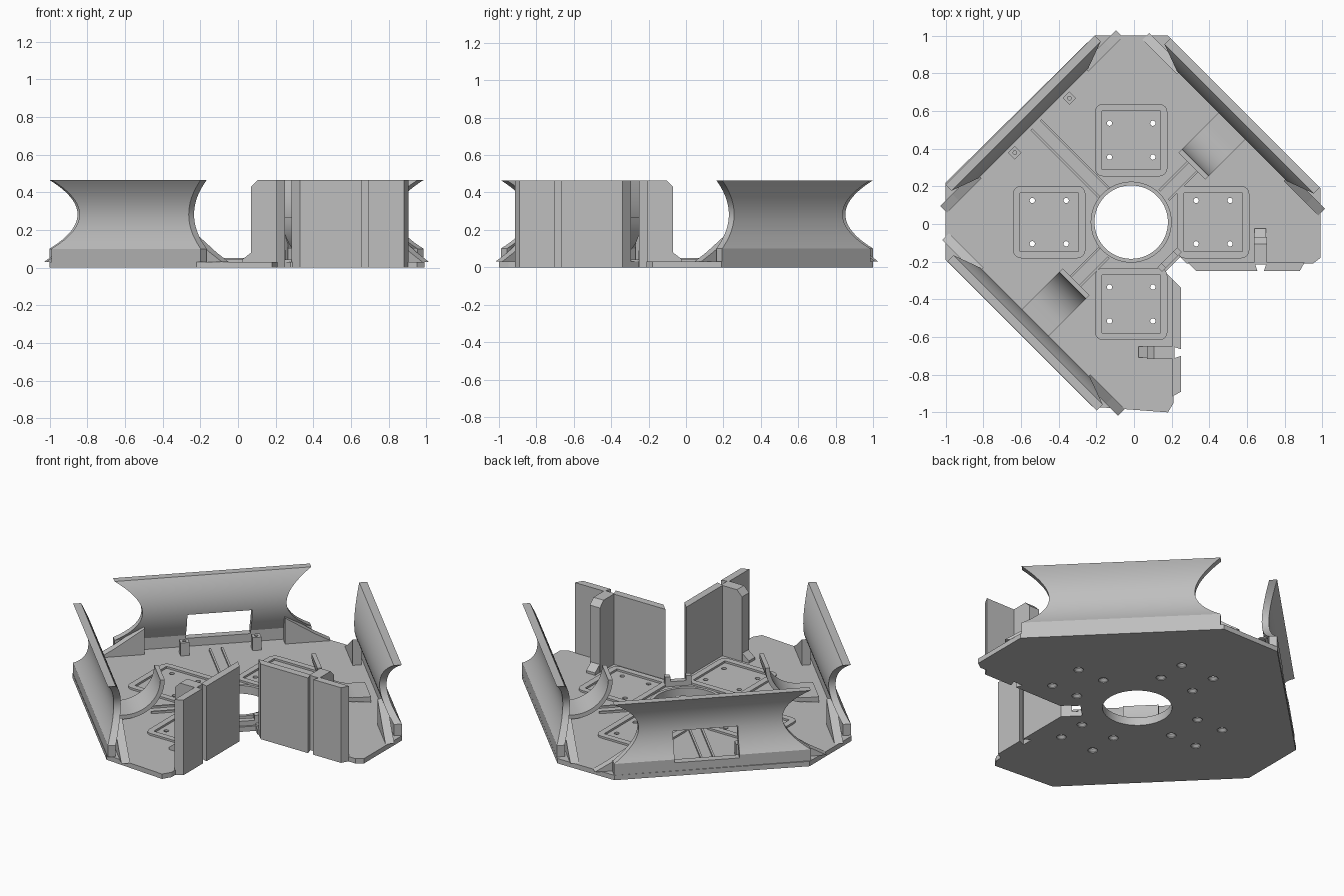
import bpy, bmesh, math
from mathutils import Matrix

cube = bpy.data.objects.get("Cube")
if cube:
    bpy.data.objects.remove(cube, do_unlink=True)

grey = bpy.data.materials.new("plain grey")
grey.use_nodes = True
COLOUR = (0.52, 0.52, 0.52, 1)
grey.diffuse_color = COLOUR
grey.node_tree.nodes["Principled BSDF"].inputs["Base Color"].default_value = COLOUR

TOP = 0.465      # height of all walls
FLOOR = 0.03     # top of the base plate
CX, CY = -0.015, 0.01


def loft(name, solids, matrix=Matrix(), smooth=False):
    """Each solid is a list of rings with equal point counts, capped at both ends."""
    bm = bmesh.new()
    for rings in solids:
        loops = [[bm.verts.new(p) for p in ring] for ring in rings]
        n = len(loops[0])
        for a, b in zip(loops, loops[1:]):
            for i in range(n):
                j = (i + 1) % n
                bm.faces.new((a[i], a[j], b[j], b[i]))
        bm.faces.new(loops[0][::-1])
        bm.faces.new(loops[-1])
    bm.transform(matrix)
    bmesh.ops.recalc_face_normals(bm, faces=bm.faces)
    mesh = bpy.data.meshes.new(name)
    bm.to_mesh(mesh)
    bm.free()
    mesh.materials.append(grey)
    obj = bpy.data.objects.new(name, mesh)
    bpy.context.collection.objects.link(obj)
    if smooth:
        smooth_shade(obj)
    return obj


def smooth_shade(obj):
    bpy.ops.object.select_all(action='DESELECT')
    obj.select_set(True)
    bpy.context.view_layer.objects.active = obj
    bpy.ops.object.shade_smooth_by_angle(angle=math.radians(30))


def upright(pts, z0, z1):
    return [[(x, y, z) for x, y in pts] for z in (z0, z1)]


def sideways(pts, x0, x1):
    return [[(x, y, z) for y, z in pts] for x in (x0, x1)]


def box(x0, x1, y0, y1, z0, z1):
    return upright([(x0, y0), (x1, y0), (x1, y1), (x0, y1)], z0, z1)


def circle(x, y, r, z, n=24):
    return [(x + r * math.cos(math.tau * i / n), y + r * math.sin(math.tau * i / n), z)
            for i in range(n)]


def cut(obj, cutter):
    mod = obj.modifiers.new("cut", 'BOOLEAN')
    mod.object = cutter
    mod.operation = 'DIFFERENCE'
    mod.solver = 'EXACT'
    bpy.context.view_layer.update()
    graph = bpy.context.evaluated_depsgraph_get()
    mesh = bpy.data.meshes.new_from_object(obj.evaluated_get(graph))
    obj.modifiers.clear()
    obj.data = mesh
    bpy.data.objects.remove(cutter, do_unlink=True)


def turned(degrees):
    return Matrix.Rotation(math.radians(degrees), 4, 'Z')


# Base plate: clipped square with a notch at the front left corner
outline = [(-0.21, 1), (0.18, 1), (0.99, 0.19), (0.99, -0.18), (0.95, -0.21),
           (0.28, -0.21), (0.245, -0.175), (0.165, -0.255), (0.205, -0.295),
           (0.21, -0.95), (0.18, -1), (-0.22, -0.97), (-1, -0.19), (-1, 0.22)]
plate = loft("base_plate", [upright(outline, 0, FLOOR)])

# Centre opening and countersunk screw holes, four for each mount
holes = [[circle(CX, CY, 0.195, z, 64) for z in (-0.1, 0.1)]]
for k in range(4):
    a = math.radians(90 * k)
    for sx in (-1, 1):
        for sy in (-1, 1):
            u, v = 0.435 + sx * 0.09, sy * 0.115
            x = CX + u * math.cos(a) - v * math.sin(a)
            y = CY + u * math.sin(a) + v * math.cos(a)
            holes.append([circle(x, y, r, z, 16) for r, z in
                          ((0.028, -0.01), (0.028, 0.005), (0.014, 0.018), (0.014, 0.06))])
cut(plate, loft("hole_cutter", holes))
smooth_shade(plate)

# Raised collar around the opening
collar = loft("centre_collar", [[circle(CX, CY, 0.215, z, 64) for z in (FLOOR, 0.05)]])
cut(collar, loft("collar_cutter", [[circle(CX, CY, 0.195, z, 64) for z in (0, 0.1)]]))
smooth_shade(collar)

# Four raised mount frames with rounded corners
for k, side in enumerate(("left", "back", "right", "front")):
    rounded = []
    for q in range(4):
        qx, qy = ((1, 1), (-1, 1), (-1, -1), (1, -1))[q]
        for s in range(5):
            a = math.radians(90 * q + 22.5 * s)
            rounded.append((0.435 + qx * 0.15 + 0.042 * math.cos(a),
                            qy * 0.15 + 0.042 * math.sin(a)))
    place = Matrix.Translation((CX, CY, 0)) @ turned(90 * k)
    frame = loft(side + "_mount_frame", [upright(rounded, FLOOR, 0.042)], place)
    cut(frame, loft("frame_cutter", [box(0.28, 0.59, -0.155, 0.155, 0, 0.1)], place))


# Saddle walls: bowed inward and waisted at mid height
def saddle_wall(name, edge, matrix):
    low = 0.1
    rings = []
    for i in range(-1, 25):
        z = FLOOR if i < 0 else low + (TOP - low) * i / 24
        bow = 0 if i < 0 else 1 - (i / 12 - 1) ** 2
        half = 0.56 - 0.15 * bow
        outer = edge - 0.06 * bow
        inner = edge - 0.045 - 0.055 * bow
        rings.append([(-half, inner, z), (half, inner, z), (half, outer, z), (-half, outer, z)])
    return loft(name, [rings], matrix, True)


def end_braces(name, edge, matrix):
    solids = []
    for s in (-1, 1):
        tri = [(s * 0.4, FLOOR), (s * 0.66, FLOOR), (s * 0.57, 0.08), (s * 0.4, 0.19)]
        solids.append([[(t, d, z) for t, z in tri] for d in (edge - 0.11, edge - 0.06)])
    loft(name, solids, matrix)


SIDES = (("back_right", 45, 0.855), ("back_left", -45, 0.834), ("front_right", 135, 0.84))
for side, angle, edge in SIDES:
    m = turned(angle)
    wall = saddle_wall(side + "_saddle_wall", edge, m)
    end_braces(side + "_wall_braces", edge, m)
    if side == "back_right":
        cut(wall, loft("window_cutter", [box(-0.155, 0.215, 0.6, 1, 0.08, 0.25)], m))
        smooth_shade(wall)
        # Two bored posts next to the window
        for n, t in (("right", -0.18), ("left", 0.23)):
            post = loft(n + "_window_post",
                        [box(t - 0.025, t + 0.025, 0.69, 0.74, FLOOR, 0.11)], m)
            cut(post, loft("post_cutter", [[circle(t, 0.715, 0.01, z, 12) for z in (0.06, 0.2)]], m))
    else:
        # Curved cradle that rises towards the centre
        arc = [math.radians(180 + 7.5 * i) for i in range(13)]
        top = [(0.66 + 0.2 * math.cos(a), 0.265 + 0.2 * math.sin(a)) for a in arc]
        under = [(0.66 + 0.225 * math.cos(a), max(FLOOR, 0.265 + 0.225 * math.sin(a)))
                 for a in arc]
        profile = top + [(0.74, 0.065), (0.74, FLOOR)] + under[::-1]
        loft(side + "_cradle", [sideways(profile, -0.1, 0.1)], m, True)
    # Low guide rails running out from the collar
    reach = 0.74 if side == "back_right" else 0.5
    loft(side + "_guide_rails",
         [box(t - 0.006, t + 0.006, 0.22, reach, FLOOR, 0.042) for t in (-0.03, 0.04)], m)

# Notch walls: two panels each, with a rib behind the gap; second wall is mirrored
mirror = Matrix(((0, -1, 0, 0), (-1, 0, 0, -0.01), (0, 0, 1, 0), (0, 0, 0, 1)))
for side, m in (("left", Matrix()), ("front", mirror)):
    back, face = -0.205, -0.25
    loft(side + "_inner_panel", [upright(
        [(0.285, back), (0.33, face), (0.655, face), (0.64, back)], 0, TOP)], m)
    loft(side + "_outer_panel", [upright(
        [(0.705, back), (0.69, face), (0.88, face), (0.905, back)], 0, TOP)], m)
    rib = [(-0.215, FLOOR), (-0.07, FLOOR), (-0.07, 0.43), (-0.105, TOP), (-0.215, TOP)]
    loft(side + "_panel_rib", [sideways(rib, 0.638, 0.707)], m)
    foot = [(-0.1, FLOOR), (-0.025, FLOOR), (-0.025, 0.045), (-0.07, 0.08), (-0.1, 0.08)]
    loft(side + "_rib_foot", [sideways(foot, 0.64, 0.7)], m)

# Small U bracket at the notch corner
loft("corner_bracket", [box(-0.075, 0.075, 0.25, 0.285, FLOOR, 0.06),
                        box(-0.075, -0.045, 0.25, 0.285, 0.06, 0.09),
                        box(0.045, 0.075, 0.25, 0.285, 0.06, 0.09)], turned(-135))
